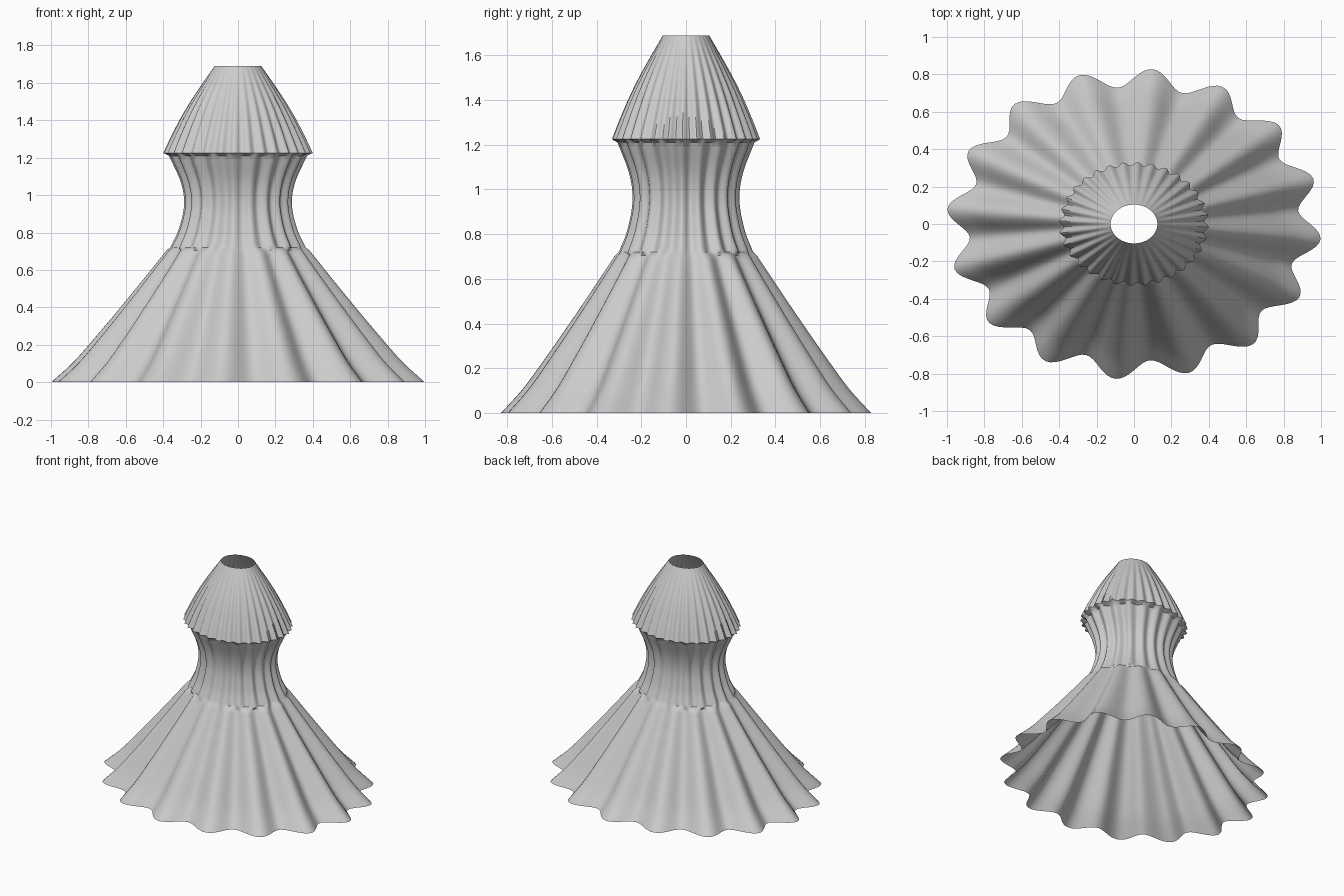
import bpy, bmesh, math

if "Cube" in bpy.data.objects:
    bpy.data.objects.remove(bpy.data.objects["Cube"])

SEG = 256      # points around
STEPS = 6      # rings between profile points
SQUASH = 0.83  # depth / width of the oval plan


def smooth_profile(pts):
    """Catmull-Rom through (radius, height, pleat depth) points."""
    ext = [[2 * a - b for a, b in zip(pts[0], pts[1])], *pts,
           [2 * a - b for a, b in zip(pts[-1], pts[-2])]]
    out = []
    for i in range(1, len(ext) - 2):
        p0, p1, p2, p3 = ext[i - 1:i + 3]
        for s in range(STEPS):
            t = s / STEPS
            out.append([0.5 * (2 * b + (c - a) * t + (2*a - 5*b + 4*c - d) * t*t
                               + (3*b - a - 3*c + d) * t**3)
                        for a, b, c, d in zip(p0, p1, p2, p3)])
    out.append(list(pts[-1]))
    return out


def ring(bm, r, z, depth, pleats):
    vs = []
    for i in range(SEG):
        a = 2 * math.pi * i / SEG
        q = r - depth * math.sin(pleats * a)
        vs.append(bm.verts.new((q * math.cos(a), SQUASH * q * math.sin(a), z)))
    return vs


# (pleat count, profile of mean radius, height, pleat depth)
skirt = (16, [(0.942, 0.0, 0.06), (0.83, 0.11, 0.052), (0.715, 0.25, 0.043),
              (0.582, 0.42, 0.033), (0.46, 0.58, 0.024), (0.368, 0.705, 0.016)])
waist = (20, [(0.350, 0.72, 0.013), (0.305, 0.82, 0.012), (0.278, 0.95, 0.011),
              (0.295, 1.07, 0.012), (0.357, 1.21, 0.013)])
cap = (32, [(0.388, 1.225, 0.012), (0.345, 1.32, 0.010), (0.29, 1.43, 0.007),
            (0.225, 1.54, 0.004), (0.125, 1.69, 0.0)])

# One continuous cloth shell through the three tiers
bm = bmesh.new()
rings = [ring(bm, *p, n) for n, prof in (skirt, waist, cap) for p in smooth_profile(prof)]
for lo, hi in zip(rings, rings[1:]):
    for i in range(SEG):
        j = (i + 1) % SEG
        bm.faces.new((lo[i], lo[j], hi[j], hi[i]))
mesh = bpy.data.meshes.new("pleated_gown")
bm.to_mesh(mesh)
bm.free()
gown = bpy.data.objects.new("pleated_gown", mesh)
bpy.context.collection.objects.link(gown)
bpy.context.view_layer.objects.active = gown
gown.select_set(True)
bpy.ops.object.shade_smooth_by_angle(angle=math.radians(40))
